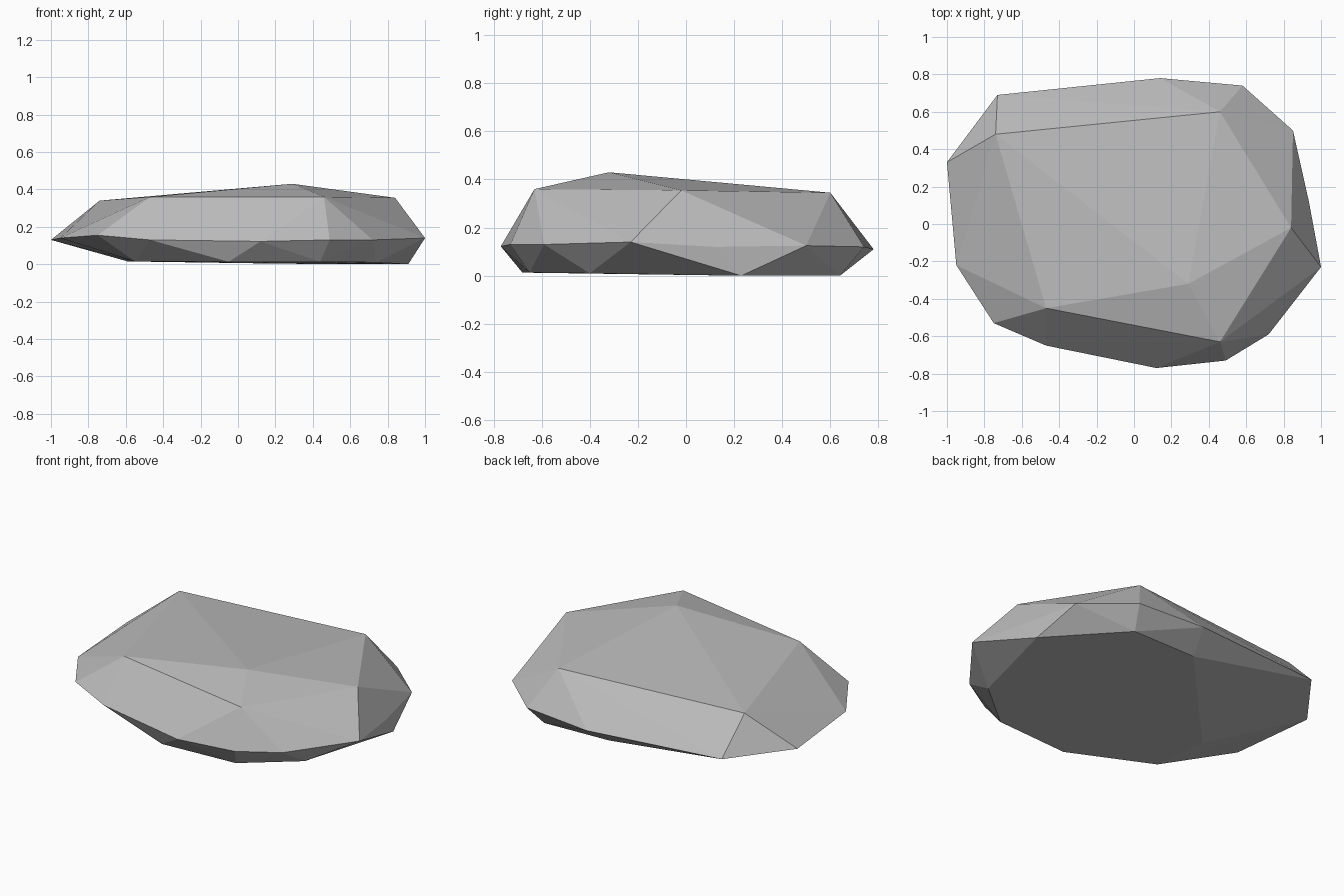
import bpy
import bmesh

# Remove the default cube only
default_cube = bpy.data.objects.get("Cube")
if default_cube:
    bpy.data.objects.remove(default_cube, do_unlink=True)


def make_material(name, colour):
    material = bpy.data.materials.new(name)
    material.use_nodes = True
    material.diffuse_color = colour
    shader = material.node_tree.nodes["Principled BSDF"]
    shader.inputs["Base Color"].default_value = colour
    shader.inputs["Roughness"].default_value = 1
    return material


def faceted_stone(name, corner_rings, material):
    """Wrap the corner rings in a tight, flat-faced skin."""
    bm = bmesh.new()
    for ring in corner_rings:
        for corner in ring:
            bm.verts.new(corner)
    result = bmesh.ops.convex_hull(bm, input=bm.verts[:])
    spare = {g for g in result["geom_interior"] + result["geom_unused"]
             if isinstance(g, bmesh.types.BMVert)}
    if spare:
        bmesh.ops.delete(bm, geom=list(spare), context="VERTS")
    bmesh.ops.recalc_face_normals(bm, faces=bm.faces[:])
    for face in bm.faces:
        face.smooth = False
    mesh = bpy.data.meshes.new(name)
    bm.to_mesh(mesh)
    bm.free()
    mesh.materials.append(material)
    stone = bpy.data.objects.new(name, mesh)
    bpy.context.collection.objects.link(stone)
    return stone


# Chipped upper corners, with one raised peak
crown = [(-.74, .48, .34), (.46, .6, .345), (.84, -.02, .355),
         (.29, -.32, .43), (.46, -.63, .36), (-.47, -.45, .36)]

# Widest outline of the stone
waist = [(-1, .33, .13), (-.95, -.22, .14), (-.75, -.53, .155),
         (-.47, -.65, .13), (.12, -.77, .122), (.49, -.73, .13),
         (.72, -.59, .13), (1, -.23, .14), (.935, .12, .12),
         (.85, .5, .125), (.58, .74, .12), (.14, .78, .11),
         (-.73, .69, .13)]

# Underside resting on the ground
base = [(-.59, -.1, .015), (-.55, -.45, .015), (-.05, -.68, .013),
        (.44, -.65, .013), (.74, -.4, .01), (.91, .23, 0),
        (.53, .64, 0), (.09, .63, .005)]

stone_grey = make_material("stone grey", (.5, .5, .5, 1))
faceted_stone("flat_rock", [crown, waist, base], stone_grey)
